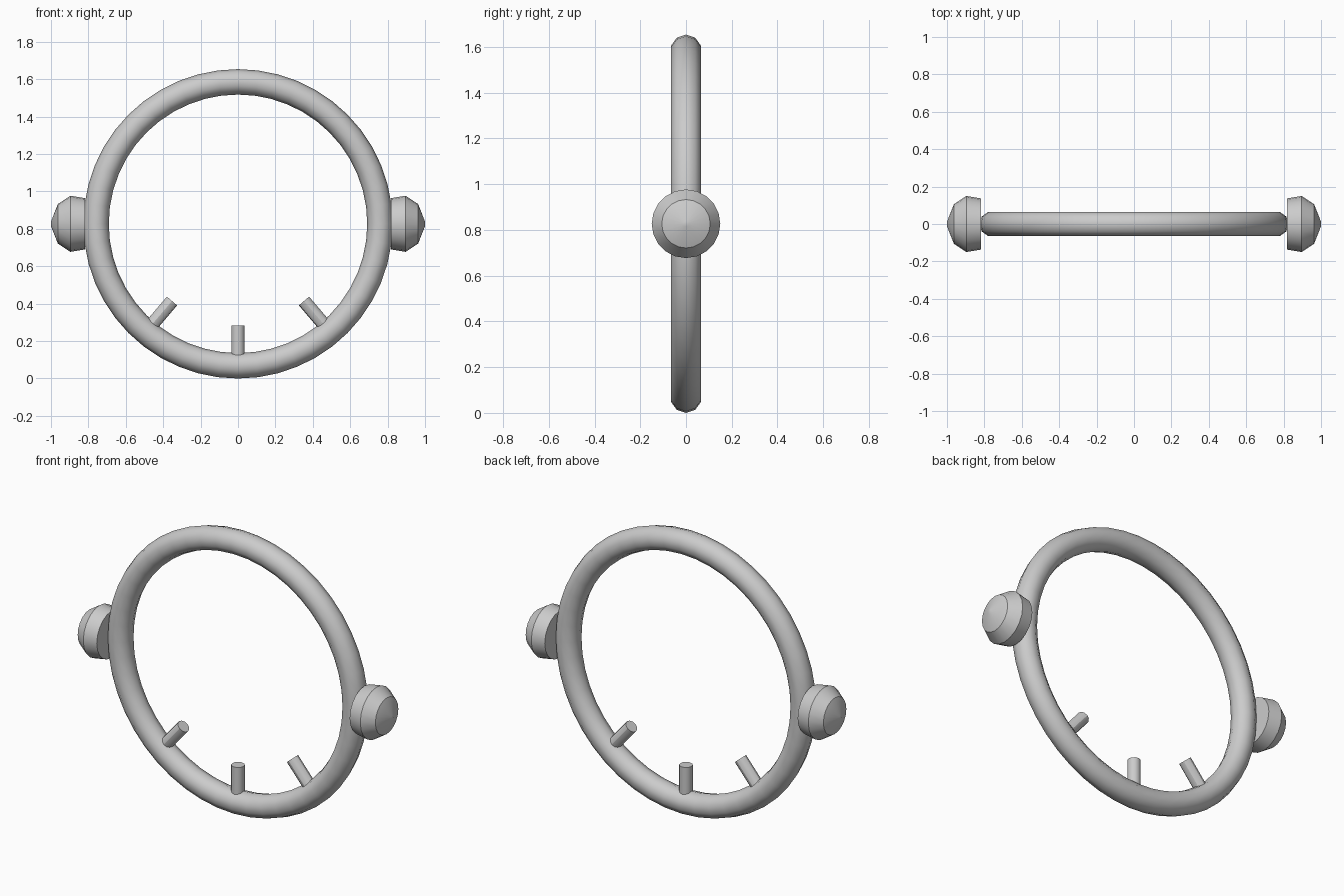
import bpy
import math
from mathutils import Matrix, Vector

CENTER_Z = 0.827
RING_R, TUBE_R = 0.759, 0.068

default = bpy.data.objects.get("Cube")
if default:
    bpy.data.objects.remove(default)

# Single grey material
grey = bpy.data.materials.new("light_grey")
grey.use_nodes = True
grey.diffuse_color = (0.6, 0.6, 0.6, 1)
grey.node_tree.nodes["Principled BSDF"].inputs["Base Color"].default_value = (0.6, 0.6, 0.6, 1)


def finish(obj, name, angle=30):
    obj.name = name
    obj.data.name = name
    obj.data.materials.append(grey)
    bpy.ops.object.select_all(action="DESELECT")
    obj.select_set(True)
    bpy.context.view_layer.objects.active = obj
    bpy.ops.object.shade_smooth_by_angle(angle=math.radians(angle))


def lathe_x(name, profile, side, sides=20):
    """Revolve (x, radius) points round the x axis, closed by end caps."""
    verts, faces = [], []
    for x, r in profile:
        for i in range(sides):
            a = math.tau * i / sides
            verts.append((side * x, r * math.sin(a), CENTER_Z + r * math.cos(a)))
    for k in range(len(profile) - 1):
        for i in range(sides):
            j = (i + 1) % sides
            quad = (k * sides + i, k * sides + j, (k + 1) * sides + j, (k + 1) * sides + i)
            faces.append(quad if side < 0 else quad[::-1])
    inner = tuple(range(sides))
    outer = tuple(range((len(profile) - 1) * sides, len(profile) * sides))
    faces += [inner[::-1], outer] if side < 0 else [inner, outer[::-1]]
    mesh = bpy.data.meshes.new(name)
    mesh.from_pydata(verts, [], faces)
    obj = bpy.data.objects.new(name, mesh)
    bpy.context.collection.objects.link(obj)
    finish(obj, name)


# Upright ring
bpy.ops.mesh.primitive_torus_add(
    major_segments=48, minor_segments=10, major_radius=RING_R, minor_radius=TUBE_R)
ring = bpy.context.object
ring.data.transform(Matrix.Translation((0, 0, CENTER_Z)) @ Matrix.Rotation(math.pi / 2, 4, "X"))
finish(ring, "ring", 45)

# Side knobs
knob_profile = [(0.818, 0.137), (0.896, 0.15), (0.963, 0.106), (1.0, 0.012)]
for side, label in ((1, "left"), (-1, "right")):
    lathe_x(label + "_knob", knob_profile, side)

# Inward pegs on the lower arc
PEG_TIP, PEG_BASE = 0.543, 0.73
for name, degrees in (("left_peg", 40.5), ("middle_peg", 0), ("right_peg", -40.5)):
    a = math.radians(degrees)
    outward = Vector((math.sin(a), 0, -math.cos(a)))
    bpy.ops.mesh.primitive_cylinder_add(vertices=12, radius=0.036, depth=PEG_BASE - PEG_TIP)
    peg = bpy.context.object
    place = Matrix.Translation(Vector((0, 0, CENTER_Z)) + outward * (PEG_TIP + PEG_BASE) / 2)
    peg.data.transform(place @ Matrix.Rotation(-a, 4, "Y"))
    finish(peg, name)
